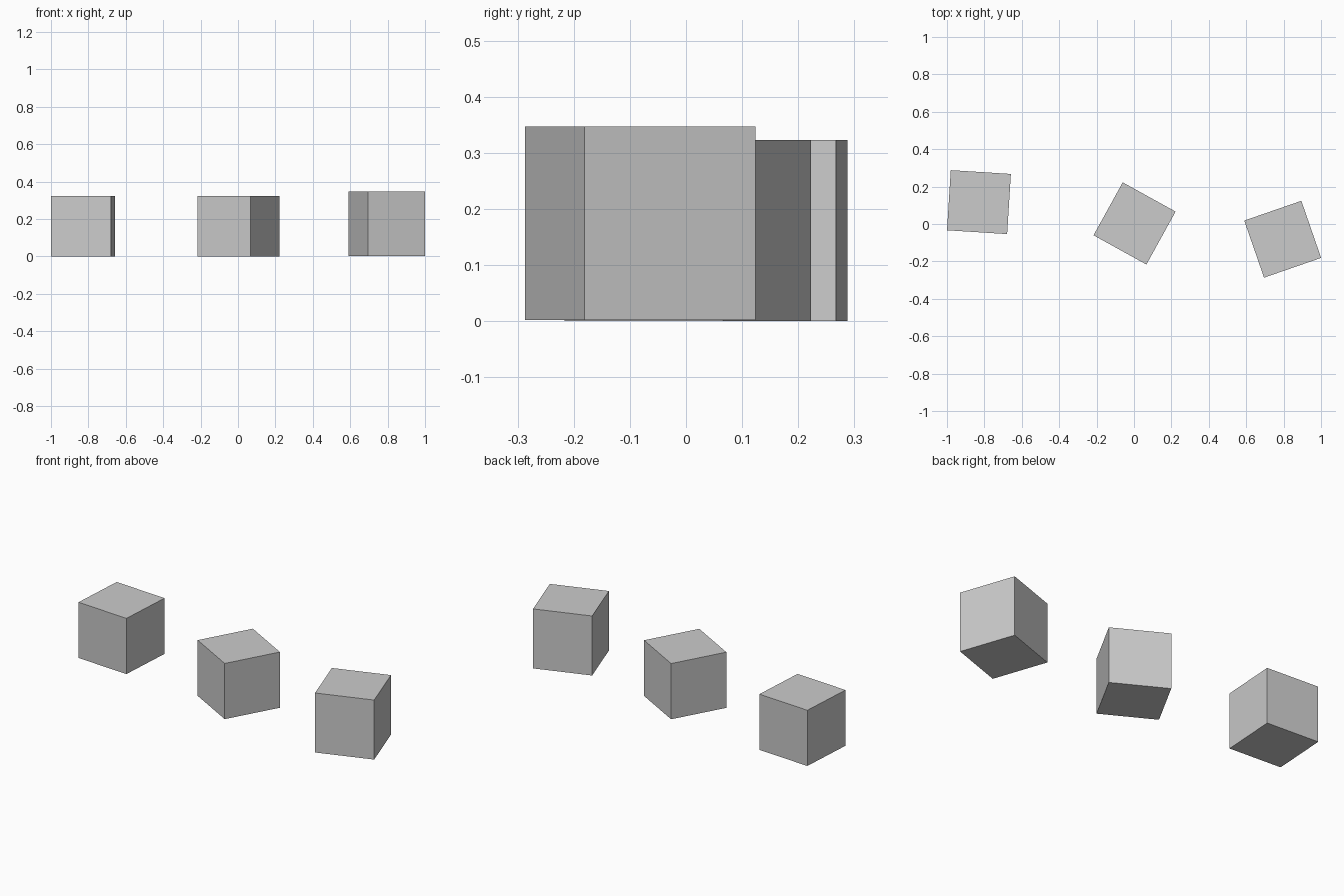
import bpy
from math import radians

if "Cube" in bpy.data.objects:
    bpy.data.objects.remove(bpy.data.objects["Cube"])


def block(name, x, y, z0, width, height, angle):
    """Square block standing at (x, y), turned about z."""
    bpy.ops.mesh.primitive_cube_add(
        size=1, location=(x, y, z0 + height / 2), rotation=(0, 0, radians(angle)))
    ob = bpy.context.object
    ob.name = name
    ob.scale = (width, width, height)
    bpy.ops.object.transform_apply(location=False, rotation=False, scale=True)


# Three loose blocks in a row, each turned a little differently
block("left_block", -0.829, 0.117, 0.0, 0.322, 0.323, -3.6)
block("middle_block", 0.003, 0.003, 0.0, 0.323, 0.323, -28.9)
block("right_block", 0.795, -0.0815, 0.002, 0.323, 0.345, 19.1)
